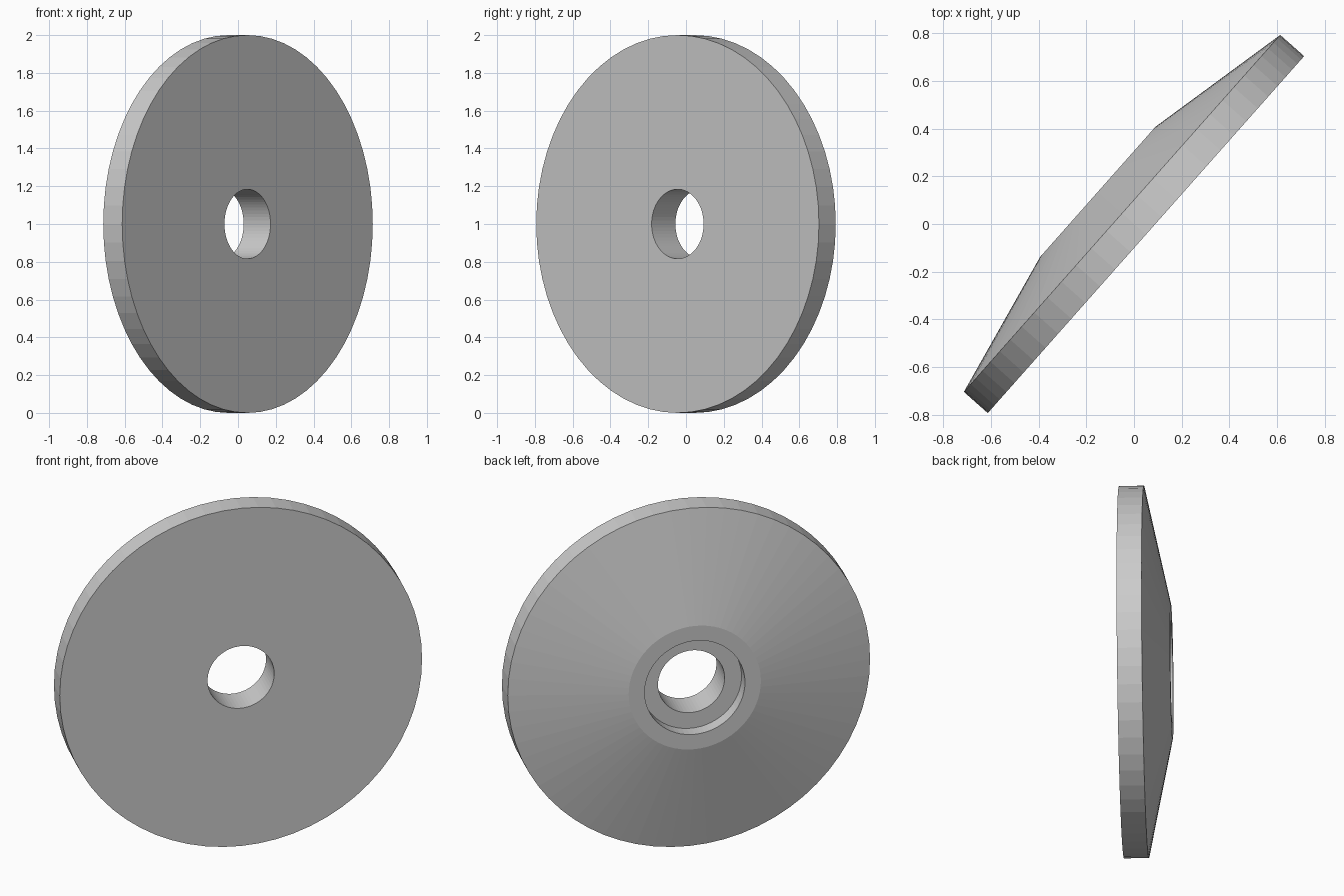
import bpy, bmesh
from math import pi, sin, cos, atan2
from mathutils import Matrix

if "Cube" in bpy.data.objects:
    bpy.data.objects.remove(bpy.data.objects["Cube"])

SIDES = 64
# Closed cross-section: (distance along axle, radius)
PROFILE = [
    (-0.067, 0.184), (-0.067, 1.0),   # flat front face
    (0.067, 1.0),                     # rim
    (0.203, 0.365),                   # cone up to hub
    (0.203, 0.277), (0.123, 0.277),   # counterbore
    (0.123, 0.184),                   # bore
]

# Revolve the cross-section around the x axis
bm = bmesh.new()
rings = []
for i in range(SIDES):
    a = 2 * pi * i / SIDES
    rings.append([bm.verts.new((x, r * cos(a), r * sin(a))) for x, r in PROFILE])
n = len(PROFILE)
for i in range(SIDES):
    a, b = rings[i], rings[(i + 1) % SIDES]
    for j in range(n):
        k = (j + 1) % n
        bm.faces.new((a[j], a[k], b[k], b[j]))
bmesh.ops.recalc_face_normals(bm, faces=bm.faces)

# Turn the axle to its diagonal heading and stand the disc on the floor
heading = atan2(0.663, -0.748)
bm.transform(Matrix.Translation((0, 0, 1)) @ Matrix.Rotation(heading, 4, 'Z'))

mesh = bpy.data.meshes.new("wheel_disc")
bm.to_mesh(mesh)
bm.free()
disc = bpy.data.objects.new("wheel_disc", mesh)
bpy.context.collection.objects.link(disc)
